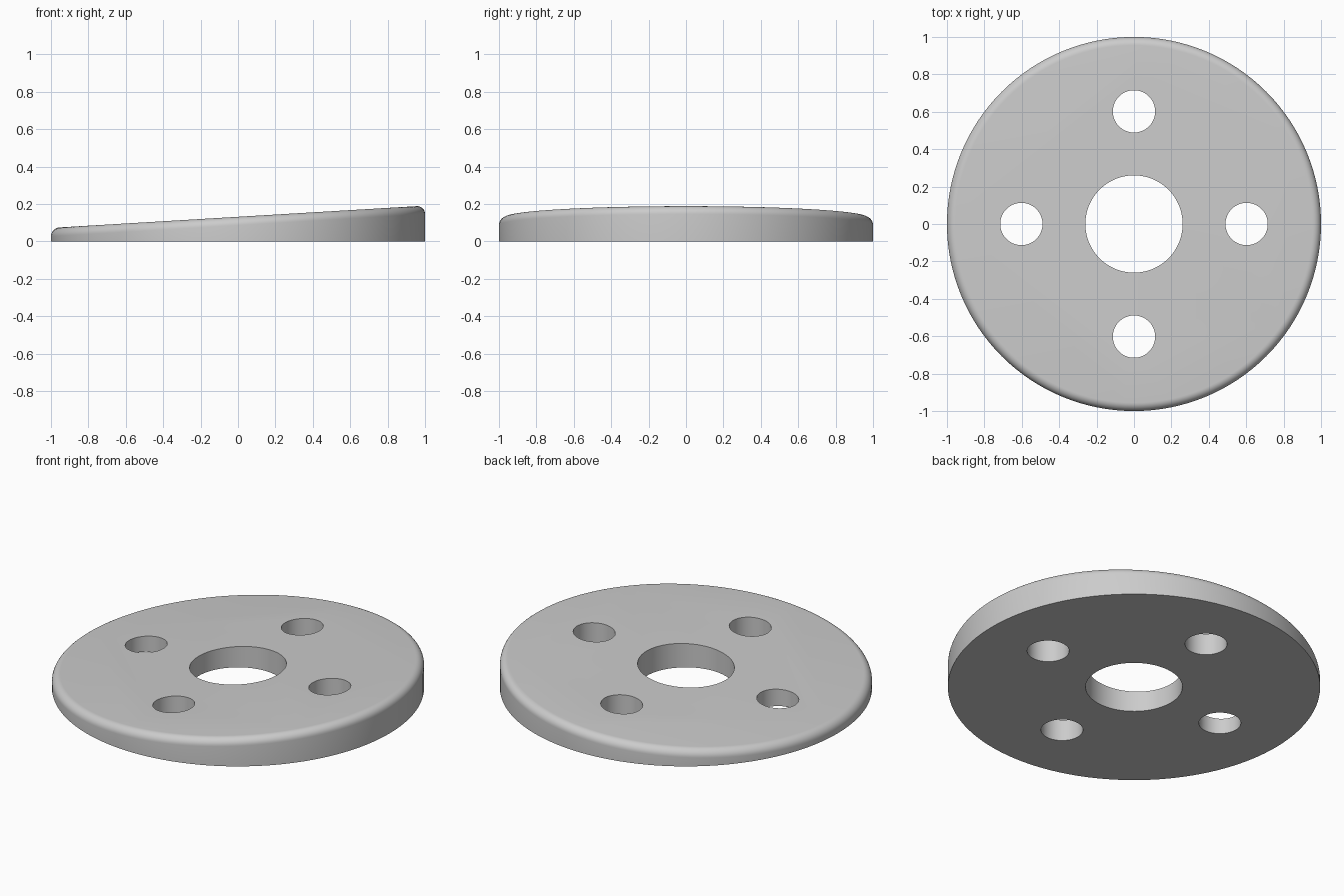
import bpy, bmesh, math

cube = bpy.data.objects.get("Cube")
if cube:
    bpy.data.objects.remove(cube)

SEGMENTS = 128
FILLET = 0.045
FILLET_STEPS = 8

grey = bpy.data.materials.new("light grey")
grey.use_nodes = True
colour = (0.6, 0.6, 0.6, 1)
grey.diffuse_color = colour
grey.node_tree.nodes["Principled BSDF"].inputs["Base Color"].default_value = colour


def top_height(x):
    return 0.132 + 0.0595 * x


def add_object(name, bm):
    bmesh.ops.recalc_face_normals(bm, faces=bm.faces)
    mesh = bpy.data.meshes.new(name)
    bm.to_mesh(mesh)
    bm.free()
    mesh.materials.append(grey)
    obj = bpy.data.objects.new(name, mesh)
    bpy.context.collection.objects.link(obj)
    return obj


# Wedge disc: flat base, sloping top, rounded upper rim
bm = bmesh.new()


def ring(radius, drop=None):
    verts = []
    for i in range(SEGMENTS):
        a = 2 * math.pi * i / SEGMENTS
        x, y = radius * math.cos(a), radius * math.sin(a)
        verts.append(bm.verts.new((x, y, 0 if drop is None else top_height(x) - drop)))
    return verts


rings = [ring(1)]
for k in range(FILLET_STEPS + 1):
    t = math.pi / 2 * k / FILLET_STEPS
    rings.append(ring(1 - FILLET * (1 - math.cos(t)), FILLET * (1 - math.sin(t))))
for low, high in zip(rings, rings[1:]):
    for i in range(SEGMENTS):
        j = (i + 1) % SEGMENTS
        bm.faces.new((low[i], low[j], high[j], high[i]))
bm.faces.new(rings[0])
bm.faces.new(rings[-1])
disc = add_object("wedge_disc", bm)

# Cutters: centre bore and four bolt holes, all vertical
holes = [(0, 0, 0.26, 96)]
for q in range(4):
    a = q * math.pi / 2
    holes.append((0.602 * math.cos(a), 0.602 * math.sin(a), 0.113, 64))
bm = bmesh.new()
for x, y, radius, sides in holes:
    made = bmesh.ops.create_cone(bm, cap_ends=True, segments=sides,
                                 radius1=radius, radius2=radius, depth=1)
    bmesh.ops.translate(bm, verts=made["verts"], vec=(x, y, 0))
cutter = add_object("hole_cutter", bm)
cutter.hide_render = True

# Cut the holes and drop the cutter
bpy.ops.object.select_all(action="DESELECT")
disc.select_set(True)
bpy.context.view_layer.objects.active = disc
cut = disc.modifiers.new("holes", "BOOLEAN")
cut.operation = "DIFFERENCE"
cut.solver = "EXACT"
cut.object = cutter
bpy.ops.object.modifier_apply(modifier=cut.name)
bpy.data.objects.remove(cutter)

bpy.ops.object.shade_smooth_by_angle(angle=math.radians(30))
